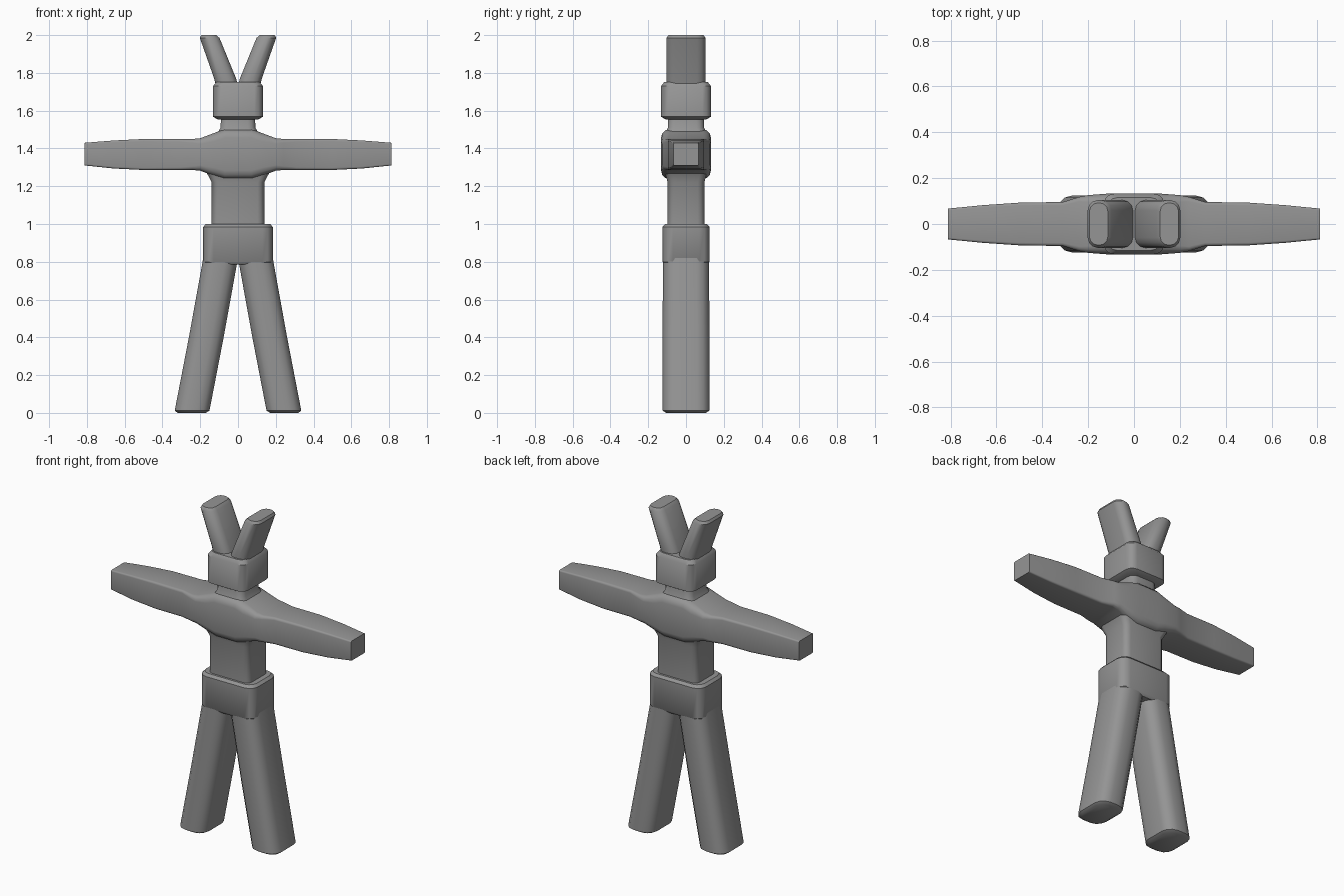
import bpy, bmesh, math
from mathutils import Vector

cube = bpy.data.objects.get("Cube")
if cube:
    bpy.data.objects.remove(cube)

grey = bpy.data.materials.new("plain grey")
grey.use_nodes = True
COLOUR = (0.3, 0.3, 0.3, 1)
grey.diffuse_color = COLOUR
grey.node_tree.nodes["Principled BSDF"].inputs["Base Color"].default_value = COLOUR


def rounded_section(a, b, radius, steps=3):
    """Outline of a rounded rectangle with half sizes a and b."""
    points = []
    for corner in range(4):
        sx = 1 if corner in (0, 3) else -1
        sy = 1 if corner < 2 else -1
        for i in range(steps + 1):
            t = (corner + i / steps) * math.pi / 2
            points.append((sx * (a - radius) + radius * math.cos(t),
                           sy * (b - radius) + radius * math.sin(t)))
    return points


def loft(name, sections, along="z", angle=40):
    """Skin sections of (position, centre, half a, half b, corner radius)."""
    bm = bmesh.new()
    rings = []
    for pos, centre, a, b, radius in sections:
        ring = []
        for u, v in rounded_section(a, b, radius):
            co = (centre + u, v, pos) if along == "z" else (pos, u, centre + v)
            ring.append(bm.verts.new(Vector(co)))
        rings.append(ring)
    for low, high in zip(rings, rings[1:]):
        for i in range(len(low)):
            j = (i + 1) % len(low)
            bm.faces.new((low[i], low[j], high[j], high[i]))
    bm.faces.new(rings[0])
    bm.faces.new(rings[-1])
    bmesh.ops.recalc_face_normals(bm, faces=bm.faces)
    mesh = bpy.data.meshes.new(name)
    bm.to_mesh(mesh)
    bm.free()
    mesh.materials.append(grey)
    obj = bpy.data.objects.new(name, mesh)
    bpy.context.collection.objects.link(obj)
    bpy.ops.object.select_all(action="DESELECT")
    obj.select_set(True)
    bpy.context.view_layer.objects.active = obj
    bpy.ops.object.shade_smooth_by_angle(angle=math.radians(angle))
    return obj


# Legs and ears, one per side
for side, label in ((1, "left"), (-1, "right")):
    loft(label + "_leg", [
        (0.0, side * 0.245, 0.075, 0.105, 0.05),
        (0.012, side * 0.243, 0.092, 0.124, 0.065),
        (0.40, side * 0.168, 0.092, 0.124, 0.065),
        (0.82, side * 0.092, 0.092, 0.122, 0.065)])
    loft(label + "_ear", [
        (1.70, side * 0.05, 0.06, 0.104, 0.045),
        (1.77, side * 0.068, 0.058, 0.104, 0.045),
        (1.985, side * 0.150, 0.052, 0.104, 0.045),
        (2.0, side * 0.154, 0.040, 0.092, 0.036)])

# Hips
loft("hips", [
    (0.785, 0, 0.172, 0.112, 0.05),
    (0.80, 0, 0.184, 0.124, 0.055),
    (0.985, 0, 0.184, 0.124, 0.055),
    (1.0, 0, 0.170, 0.110, 0.05)])

# Waist
loft("waist", [
    (0.98, 0, 0.139, 0.097, 0.035),
    (1.22, 0, 0.139, 0.097, 0.035),
    (1.27, 0, 0.165, 0.11, 0.035)])

# Chest and arms in a single sideways skin
half = [
    (0.07, 1.37, 0.132, 0.132, 0.045),
    (0.12, 1.368, 0.132, 0.116, 0.045),
    (0.20, 1.368, 0.126, 0.086, 0.03),
    (0.24, 1.368, 0.118, 0.082, 0.02),
    (0.31, 1.368, 0.096, 0.082, 0.014),
    (0.50, 1.368, 0.093, 0.082, 0.012),
    (0.66, 1.368, 0.082, 0.074, 0.010),
    (0.812, 1.37, 0.067, 0.060, 0.008)]
loft("chest_and_arms",
     [(-s[0],) + s[1:] for s in reversed(half)] + half, along="x")

# Neck
loft("neck", [
    (1.47, 0, 0.115, 0.115, 0.04),
    (1.51, 0, 0.092, 0.096, 0.04),
    (1.58, 0, 0.090, 0.095, 0.04)])

# Head
loft("head", [
    (1.552, 0, 0.105, 0.105, 0.04),
    (1.568, 0, 0.132, 0.132, 0.045),
    (1.73, 0, 0.132, 0.132, 0.045),
    (1.752, 0, 0.115, 0.115, 0.04)])
